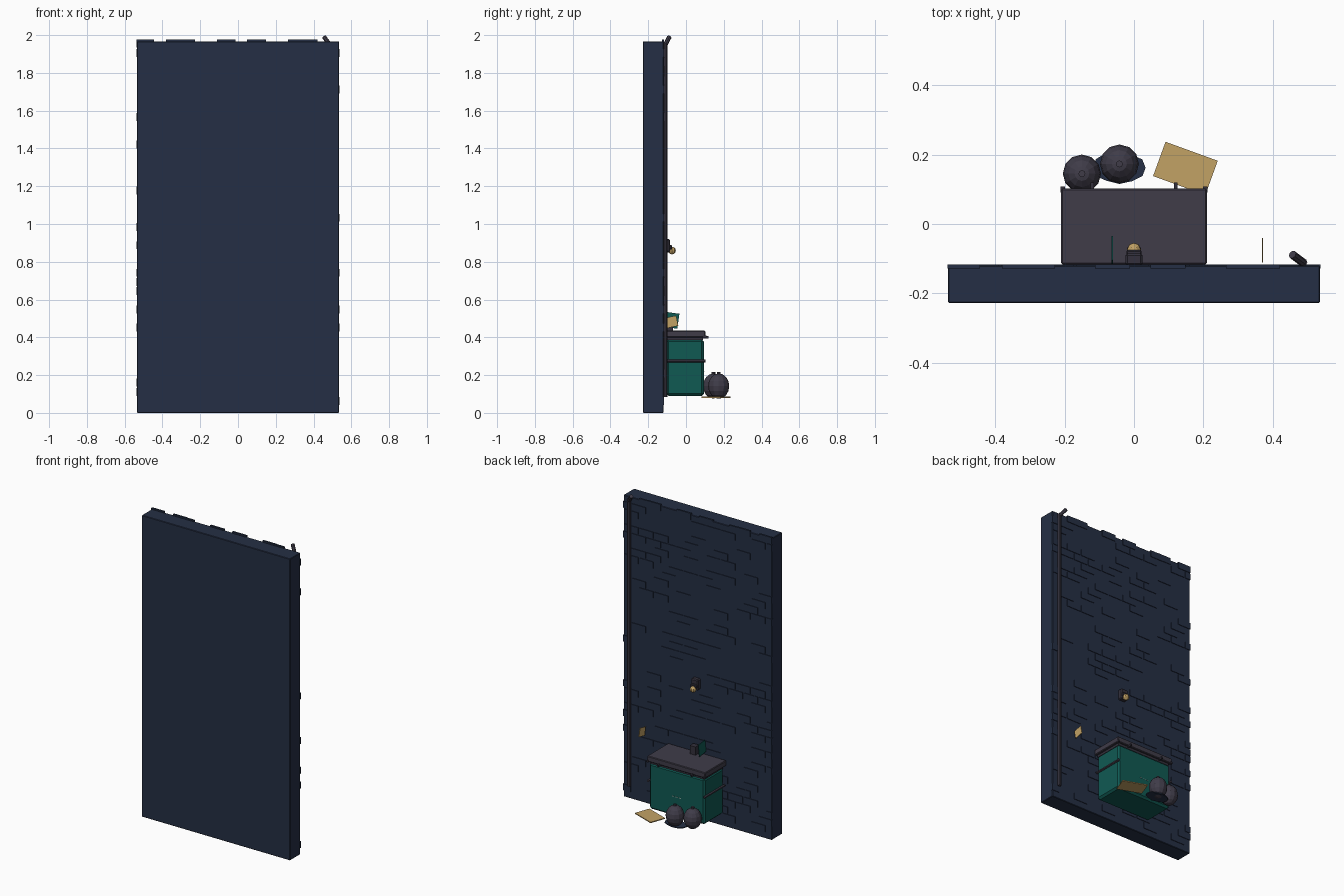
import bpy, bmesh, math, random
from mathutils import Vector

random.seed(7)
if "Cube" in bpy.data.objects:
    bpy.data.objects.remove(bpy.data.objects["Cube"], do_unlink=True)


def material(name, rgb):
    m = bpy.data.materials.new(name)
    m.use_nodes = True
    m.diffuse_color = (*rgb, 1)
    bsdf = next(n for n in m.node_tree.nodes if n.type == "BSDF_PRINCIPLED")
    bsdf.inputs["Base Color"].default_value = (*rgb, 1)
    return m


NAVY = material("navy brick", (0.018, 0.028, 0.058))
TEAL = material("teal paint", (0.005, 0.1, 0.086))
GREY = material("purple grey", (0.05, 0.045, 0.066))
DARK = material("dark plastic", (0.033, 0.03, 0.045))
GOLD = material("cardboard gold", (0.54, 0.36, 0.13))
PALE = material("pale marking", (0.4, 0.55, 0.5))


def finish(bm, name, mat, bevel=0):
    mesh = bpy.data.meshes.new(name)
    bm.to_mesh(mesh)
    bm.free()
    mesh.materials.append(mat)
    ob = bpy.data.objects.new(name, mesh)
    bpy.context.scene.collection.objects.link(ob)
    if bevel:
        mod = ob.modifiers.new("Bevel", "BEVEL")
        mod.width = bevel
        mod.segments = 1
    return ob


def add_box(bm, x, y, z):
    """Box from (low, high) pairs."""
    verts = bmesh.ops.create_cube(bm, size=1)["verts"]
    for v in verts:
        v.co = [p[0] if c < 0 else p[1] for c, p in zip(v.co, (x, y, z))]


def box(name, mat, x, y, z, bevel=0):
    bm = bmesh.new()
    add_box(bm, x, y, z)
    return finish(bm, name, mat, bevel)


def plate(name, mat, size, centre, rotation):
    sx, sy, sz = (s / 2 for s in size)
    ob = box(name, mat, (-sx, sx), (-sy, sy), (-sz, sz))
    ob.location = centre
    ob.rotation_euler = [math.radians(a) for a in rotation]
    return ob


def rod(name, mat, a, b, radius, sides=8):
    a, b = Vector(a), Vector(b)
    bm = bmesh.new()
    bmesh.ops.create_cone(bm, cap_ends=True, segments=sides, radius1=radius,
                          radius2=radius, depth=(b - a).length)
    ob = finish(bm, name, mat)
    ob.location = (a + b) / 2
    ob.rotation_euler = (b - a).to_track_quat("Z", "Y").to_euler()
    return ob


# Wall slab with scattered raised bricks in running bond
EDGE = 0.535
box("wall", NAVY, (-EDGE, EDGE), (-0.228, -0.12), (0, 1.967), 0.003)
bm = bmesh.new()
for row in range(40):
    z = 0.063 + row * 0.0485
    shift = 0.054 if row % 2 else 0
    for col in range(-6, 7):
        x = 0.1 + (col - 1) * 0.108 + shift
        lo, hi = max(x - 0.05, -EDGE - 0.002), min(x + 0.05, EDGE + 0.002)
        if hi - lo > 0.02 and random.random() < 0.3:
            add_box(bm, (lo, hi), (-0.128, -0.116), (z - 0.021, z + 0.021))
# Bricks breaking the top edge
for x in (-0.33, 0.098, 0.315):
    add_box(bm, (x - 0.05, x + 0.05), (-0.128, -0.116), (1.935, 1.977))
finish(bm, "raised_bricks", NAVY)

# Drain pipe with bent top
rod("drain_pipe", GREY, (0.488, -0.11, 0.085), (0.488, -0.11, 1.955), 0.011)
rod("drain_pipe_top", GREY, (0.488, -0.112, 1.945), (0.456, -0.088, 1.99), 0.012)

# Wall lamp
box("lamp_bracket", DARK, (-0.025, 0.025), (-0.12, -0.085), (0.85, 0.92), 0.006)
box("lamp_hood", DARK, (-0.022, 0.022), (-0.09, -0.075), (0.865, 0.89), 0.004)
bm = bmesh.new()
bmesh.ops.create_uvsphere(bm, u_segments=8, v_segments=6, radius=0.02)
finish(bm, "lamp_bulb", GOLD).location = (0, -0.074, 0.859)

# Dumpster body, lid and fittings
box("dumpster_body", TEAL, (-0.2, 0.2), (-0.105, 0.095), (0.09, 0.39), 0.012)
box("dumpster_rim", DARK, (-0.195, 0.195), (-0.105, 0.09), (0.385, 0.405))
box("dumpster_lid", GREY, (-0.21, 0.21), (-0.116, 0.102), (0.4, 0.436), 0.004)
for side, label in ((1, "left"), (-1, "right")):
    rod("side_rail_" + label, GREY, (side * 0.203, -0.105, 0.275),
        (side * 0.203, 0.102, 0.275), 0.008, 6)
    box("lid_handle_" + label, DARK, (side * 0.12 - 0.005, side * 0.12 + 0.005),
        (0.09, 0.12), (0.395, 0.408))
    box("lid_corner_" + label, DARK, (side * 0.205 - 0.006, side * 0.205 + 0.006),
        (0.09, 0.108), (0.398, 0.41))
for i in range(3):
    x = (i - 1) * 0.025
    box("front_marking", PALE, (x - 0.007, x + 0.007), (0.092, 0.097), (0.218, 0.222))

# Scraps on the lid and against the wall
box("lid_scrap", DARK, (-0.02, 0.02), (-0.105, -0.068), (0.435, 0.49))
plate("green_sheet", TEAL, (0.004, 0.07, 0.08), (-0.063, -0.075, 0.49), (-8, 0, 0))
plate("gold_notice", GOLD, (0.004, 0.06, 0.055), (0.37, -0.076, 0.482), (12, 0, 0))

# Refuse bags with knots
for name, x, y, r in (("bag_outer", -0.15, 0.145, 0.055), ("bag_inner", -0.042, 0.173, 0.056)):
    bm = bmesh.new()
    bmesh.ops.create_uvsphere(bm, u_segments=12, v_segments=8, radius=r)
    bmesh.ops.scale(bm, vec=(1, 1, 1.2), verts=bm.verts)
    finish(bm, name, GREY).location = (x, y, 0.142)
    rod(name + "_knot", GREY, (x, y, 0.2), (x, y, 0.216), 0.01)

# Puddle: irregular flat disc
bm = bmesh.new()
rim = []
for i in range(12):
    a = i * math.tau / 12
    k = random.uniform(0.88, 1.08)
    rim.append(bm.verts.new((-0.042 + 0.08 * k * math.cos(a), 0.162 + 0.05 * k * math.sin(a), 0.08)))
face = bm.faces.new(rim)
top = bmesh.ops.extrude_face_region(bm, geom=[face])["geom"]
bmesh.ops.translate(bm, vec=(0, 0, 0.006), verts=[g for g in top if isinstance(g, bmesh.types.BMVert)])
bmesh.ops.recalc_face_normals(bm, faces=bm.faces)
finish(bm, "puddle", NAVY)

# Cardboard sheet on the ground
plate("cardboard_sheet", GOLD, (0.16, 0.105, 0.006), (0.148, 0.16, 0.083), (0, 0, -20))
